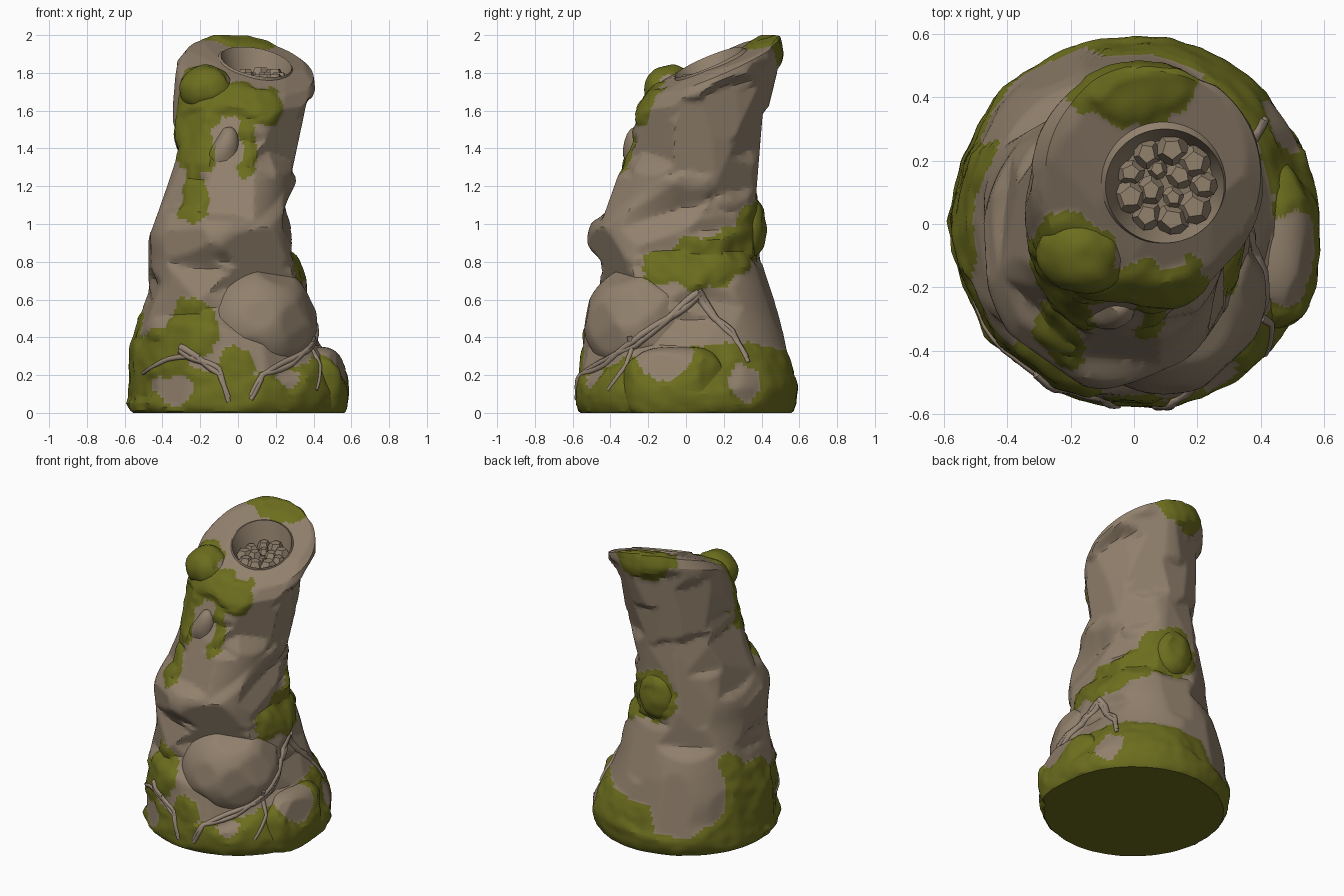
import bpy, bmesh, math, random
from mathutils import Vector, noise
from mathutils.bvhtree import BVHTree

if "Cube" in bpy.data.objects:
    bpy.data.objects.remove(bpy.data.objects["Cube"])

random.seed(7)


def material(name, rgb):
    m = bpy.data.materials.new(name)
    m.diffuse_color = (*rgb, 1)
    m.use_nodes = True
    m.node_tree.nodes["Principled BSDF"].inputs["Base Color"].default_value = m.diffuse_color
    return m


ROCK = material("rock", (0.285, 0.218, 0.152))
MOSS = material("moss", (0.15, 0.155, 0.013))
ROOT = material("root", (0.31, 0.24, 0.18))

# Moss patches and bare patches: centre, then radii
MOSS_SPOTS = [
    (-.44, -.36, .28, .22, .26, .17), (-.25, -.47, .45, .15, .2, .17),
    (-.54, .06, .36, .2, .28, .19), (-.44, .2, .45, .15, .16, .18),
    (0, -.56, .25, .10, .15, .10),
    (.36, -.12, .78, .14, .13, .10), (.37, .03, .80, .15, .15, .16),
    (.36, .18, .82, .15, .15, .16), (.28, .32, .88, .18, .18, .16),
    (.12, .38, .95, .2, .15, .16), (-.03, .38, .98, .14, .15, .18),
    (-.2, -.2, 1.68, .17, .2, .2), (-.25, -.2, 1.48, .12, .25, .2),
    (0, -.22, 1.66, .2, .2, .11), (.14, -.2, 1.63, .11, .2, .12),
    (.04, -.3, 1.4, .06, .1, .2), (-.19, -.33, 1.38, .07, .15, .16),
    (-.24, -.36, 1.2, .08, .15, .25), (-.2, -.1, 1.8, .16, .15, .11),
    (0, .46, 1.96, .22, .15, .14)]
BARE_SPOTS = [
    (-.3, .45, .42, .24, .3, .3), (-.38, -.47, .13, .14, .15, .08),
    (.52, -.1, .28, .16, .15, .1), (.47, .32, .17, .1, .1, .1),
    (.28, -.5, .18, .06, .1, .05), (-.05, -.3, 1.42, .08, .15, .19)]


def spot(p, s):
    d = Vector(((p.x - s[0]) / s[3], (p.y - s[1]) / s[4], (p.z - s[2]) / s[5]))
    return (1 - d.length) * min(s[3:])


def mossiness(p):
    """Signed depth inside the moss, positive where moss grows."""
    h = Vector((p.x, p.y)).normalized() if abs(p.x) + abs(p.y) > 1e-4 else Vector((0, 1))
    m = .25 + .1 * abs(h.x) + .06 * h.y - p.z
    m = max([m] + [spot(p, s) for s in MOSS_SPOTS])
    m = min(m, -max(spot(p, s) for s in BARE_SPOTS))
    return m + .03 * noise.noise(p * 9) + .014 * noise.noise(p * 24)


def chisel(verts, facets):
    """Cut flat facets: each is (point, normal, reach)."""
    for c, n, reach in facets:
        for v in verts:
            d = v.co - c
            if d.length_squared < reach * reach:
                cut = min(d.dot(n), (reach - d.length) * .6)
                if cut > 0:
                    v.co -= n * cut


def random_facets(verts, count, depth, reach, jitter):
    out = []
    for v in random.sample(list(verts), count):
        n = (v.normal + Vector([random.uniform(-jitter, jitter) for _ in range(3)])).normalized()
        out.append((v.co - n * random.uniform(.3, 1) * depth, n, reach * random.uniform(.8, 1.2)))
    return out


def finish(bm, name):
    """Raise the moss, colour the faces and make the object."""
    bmesh.ops.recalc_face_normals(bm, faces=bm.faces)
    bm.normal_update()
    for v in bm.verts:
        m = mossiness(v.co)
        if m > 0:
            lump = .008 * noise.noise(v.co * 14)
            v.co += v.normal * (min(m, .03) * .4 + lump * min(1, m / .03))
        v.co.z = min(max(v.co.z, 0), 2)
    for f in bm.faces:
        c = f.calc_center_median()
        f.material_index = int(mossiness(c) > 0 or c.z < .005)
        f.smooth = True
    me = bpy.data.meshes.new(name)
    bm.to_mesh(me)
    bm.free()
    me.set_sharp_from_angle(angle=math.radians(25))
    me.materials.append(ROCK)
    me.materials.append(MOSS)
    ob = bpy.data.objects.new(name, me)
    bpy.context.collection.objects.link(ob)
    return ob


# Leaning hollow pillar: z, x min, x max, y min, y max, tilt of each ring
RINGS = [
    (0, -.55, .55, -.55, .55, 0), (.05, -.58, .57, -.575, .57, 0),
    (.13, -.585, .575, -.58, .585, 0), (.22, -.565, .54, -.57, .57, 0),
    (.35, -.56, .46, -.555, .54, 0), (.5, -.525, .4, -.525, .5, 0),
    (.65, -.495, .375, -.49, .45, 0), (.8, -.48, .345, -.505, .405, 0),
    (.95, -.475, .315, -.52, .39, 0), (1.1, -.42, .31, -.45, .39, 0),
    (1.25, -.375, .315, -.38, .395, .05), (1.4, -.355, .33, -.325, .41, .15),
    (1.55, -.35, .35, -.29, .435, .35), (1.68, -.34, .385, -.265, .475, .6),
    (1.785, -.325, .41, -.225, .51, .9), (1.835, -.28, .4, -.19, .5, 1),
    (1.868, -.2, .345, -.12, .45, 1), (1.858, -.09, .285, -.06, .3, 1),
    (1.78, -.06, .265, -.035, .28, .6), (1.72, -.04, .25, -.01, .265, .4)]


def ring_between(i, f):
    """Smooth blend along the flank, straight blend around the rim and hollow."""
    b, c = RINGS[i], RINGS[i + 1]
    if not 2 <= i <= 13:
        return [q + (r - q) * f for q, r in zip(b, c)]
    return [q + .5 * f * (r - p + f * (2 * p - 5 * q + 4 * r - s + f * (3 * (q - r) + s - p)))
            for p, q, r, s in zip(RINGS[i - 1], b, c, RINGS[i + 2])]


SIDES = 150
bm = bmesh.new()
loops, outer, steps = [], [], []
for i, (a, b) in enumerate(zip(RINGS, RINGS[1:])):
    n = max(1, round(max(abs(p - q) for p, q in zip(a[:5], b[:5])) / .017))
    if i == 17:
        hole_start = len(steps)
    steps += [ring_between(i, j / n) for j in range(n)]
steps.append(RINGS[-1])
for i, (z, x0, x1, y0, y1, tilt) in enumerate(steps):
    loop = []
    for k in range(SIDES):
        t = 2 * math.pi * k / SIDES            # zero at the front, growing to the right
        u, w = math.sin(t), -math.cos(t)
        grow = 0
        if .7 < z < 1.75 and i < hole_start and t < 2.5:   # spiral rock ledges
            saw = ((z - .32 * t - .02) / .42) % 1
            saw = saw / .8 if saw < .8 else (1 - saw) / .2
            fade = min(1, (z - .7) / .15, (1.75 - z) / .2, (2.5 - t) / .5, (t + .1) / .3)
            grow = .022 * (saw - .5) * fade
        x = (x0 + x1) / 2 + u * ((x1 - x0) / 2 + grow)
        y = (y0 + y1) / 2 + w * ((y1 - y0) / 2 + grow)
        dz = tilt * (.41 * (y - (y0 + y1) / 2) - .17 * (x - (x0 + x1) / 2))
        loop.append(bm.verts.new((x, y, z + dz)))
    loops.append(loop)
    if 0 < i < hole_start:
        outer += loop
for a, b in zip(loops, loops[1:]):
    for k in range(SIDES):
        j = (k + 1) % SIDES
        bm.faces.new((a[k], a[j], b[j], b[k]))
bm.faces.new(loops[0])
bm.faces.new(loops[-1])
bmesh.ops.recalc_face_normals(bm, faces=bm.faces)
bm.normal_update()
cuts = random_facets(outer, 80, .017, .3, .07)
# Large overhanging face above the front boulder
cuts.append((Vector((.07, -.435, .87)), Vector((.42, -.85, -.32)).normalized(), .34))
chisel(outer, cuts)
body = finish(bm, "pillar")


# Rounded boulders leaning against the pillar; box below 1 squares them off
def boulder(name, centre, radii, subdiv, cuts, depth, turn=0, box=1):
    bm = bmesh.new()
    bmesh.ops.create_icosphere(bm, subdivisions=subdiv, radius=1)
    ca, sa = math.cos(turn), math.sin(turn)
    for v in bm.verts:
        x, y, z = (math.copysign(abs(c) ** box, c) * r for c, r in zip(v.co, radii))
        v.co = Vector((x * ca - z * sa, y, x * sa + z * ca)) + Vector(centre)
    bm.normal_update()
    chisel(list(bm.verts), random_facets(bm.verts, cuts, depth, min(radii) * 1.2, .15))
    return finish(bm, name)


rocks = [body,
         boulder("front_boulder", (.1, -.205, .47), (.32, .335, .32), 5, 26, .02, .35),
         boulder("side_boulder", (.42, -.06, .14), (.155, .26, .21), 5, 18, .02, 0, .75),
         boulder("moss_clump", (-.03, .345, .98), (.12, .07, .15), 4, 14, .01),
         boulder("moss_cap", (-.16, -.08, 1.71), (.14, .13, .12), 4, 14, .01),
         boulder("front_shard", (-.08, -.265, 1.37), (.075, .07, .15), 3, 10, .012, -.3)]

# Pebbles filling the hollow: twelve-sided stones
spots = [(.1 + .118 * math.cos(a), .125 + .112 * math.sin(a), random.uniform(.046, .062))
         for a in [2 * math.pi * i / 9 for i in range(9)]]
spots += [(.1 + .052 * math.cos(a), .13 + .052 * math.sin(a), random.uniform(.036, .056))
          for a in (.5, 2.1, 3.6, 5.2)]
for x, y, r in spots:
    bm = bmesh.new()
    bmesh.ops.create_icosphere(bm, subdivisions=1, radius=r * 1.2)
    corners = [bm.verts.new(f.calc_center_median()) for f in bm.faces]
    bmesh.ops.delete(bm, geom=[v for v in bm.verts if v not in corners], context="VERTS")
    bmesh.ops.convex_hull(bm, input=bm.verts)
    bmesh.ops.dissolve_limit(bm, angle_limit=.1, verts=bm.verts, edges=bm.edges)
    squash = Vector([random.uniform(.85, 1.1) for _ in range(3)])
    spin = random.uniform(0, 6)
    for v in bm.verts:
        px, py, pz = v.co * squash
        v.co = (x + px * math.cos(spin) - py * math.sin(spin),
                y + px * math.sin(spin) + py * math.cos(spin), 1.765 + .15 * (y - .13) + pz)
    me = bpy.data.meshes.new("pebble")
    bm.to_mesh(me)
    bm.free()
    me.materials.append(ROCK)
    bpy.context.collection.objects.link(bpy.data.objects.new("pebble", me))

# Roots that hug the rock
verts, polys = [], []
for ob in rocks:
    base = len(verts)
    verts += [v.co.copy() for v in ob.data.vertices]
    polys += [[base + i for i in p.vertices] for p in ob.data.polygons]
tree = BVHTree.FromPolygons(verts, polys)


def root(path, radius, wobble):
    pts = []
    for a, b in zip(path, path[1:]):
        pts += [Vector(a).lerp(Vector(b), i / 5) for i in range(5)]
    pts.append(Vector(path[-1]))
    cu = bpy.data.curves.new("root", "CURVE")
    cu.dimensions = "3D"
    cu.bevel_depth, cu.bevel_resolution, cu.use_fill_caps = radius, 1, True
    cu.materials.append(ROOT)
    sp = cu.splines.new("POLY")
    sp.points.add(len(pts) - 1)
    for i, (p, q) in enumerate(zip(pts, sp.points)):
        p.z += wobble * math.sin(i * .45 + .6)
        d = Vector((p.x, p.y, 0)).normalized()
        hit = tree.ray_cast(d * 1.5 + Vector((0, 0, p.z)), -d)[0]
        q.co = (*((hit or p) - d * .003), 1)
        q.radius = 1.15 - .5 * i / len(pts)
    bpy.context.collection.objects.link(bpy.data.objects.new("root", cu))


for w in (.014, -.014):
    root([(.42, .08, .63), (.44, -.08, .52), (.41, -.28, .37), (.3, -.45, .27),
          (.13, -.57, .2), (.07, -.59, .08)], .02, w)
    root([(.42, .08, .64), (.45, .2, .5), (.44, .3, .42), (.44, .35, .28)], .02, w)
    root([(-.29, -.45, .34), (-.2, -.52, .28), (-.1, -.56, .22), (-.05, -.58, .07)], .019, w)
root([(-.2, -.52, .29), (-.38, -.43, .28), (-.52, -.25, .22)], .015, .012)
root([(.4, -.3, .4), (.44, -.32, .25), (.4, -.4, .13)], .014, .01)
